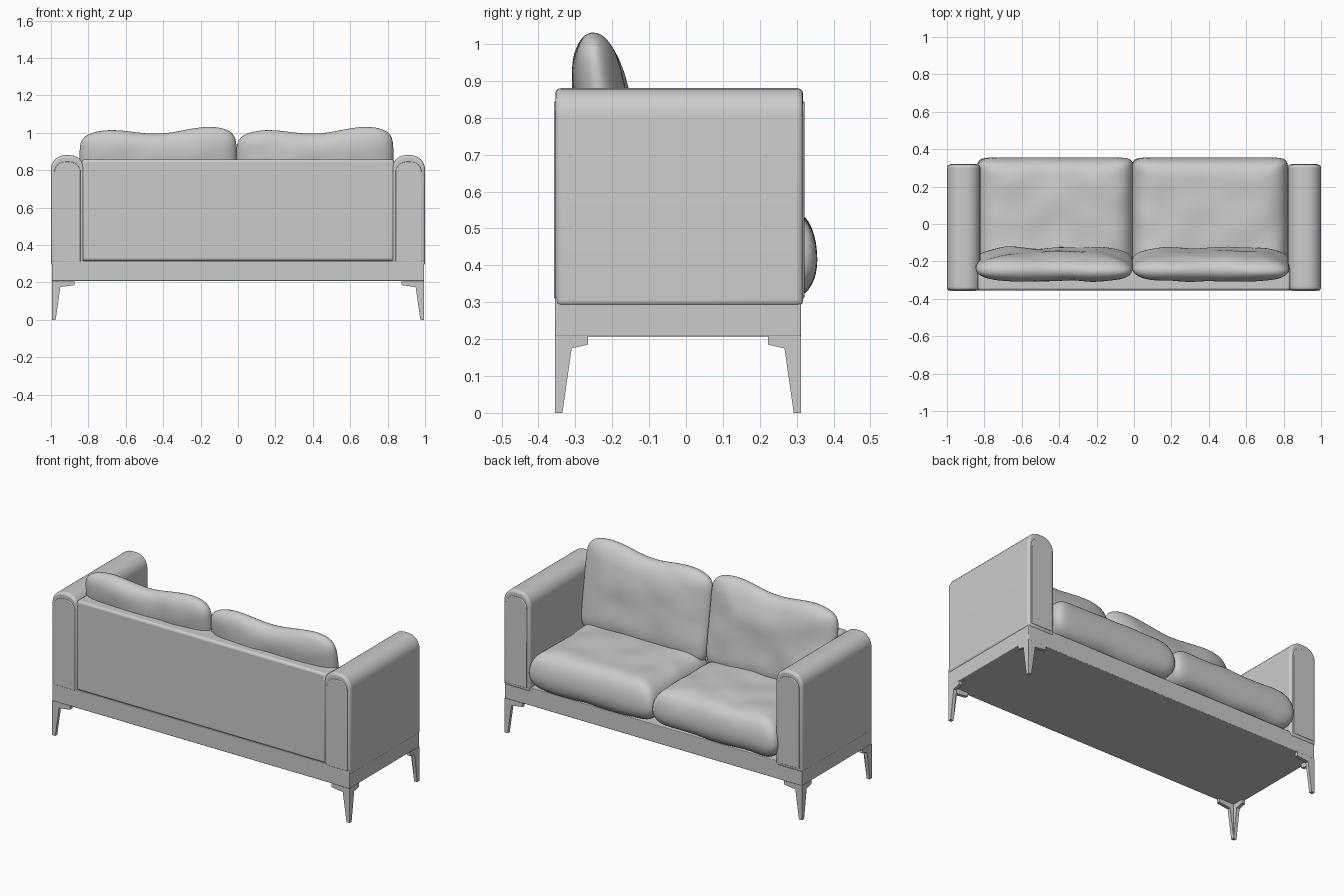
import bpy, bmesh, math
from mathutils import Vector, Matrix, noise

if "Cube" in bpy.data.objects:
    bpy.data.objects.remove(bpy.data.objects["Cube"])


def add_object(name, bm, bevel=0.0, segments=3, smooth=True):
    bmesh.ops.recalc_face_normals(bm, faces=bm.faces)
    mesh = bpy.data.meshes.new(name)
    bm.to_mesh(mesh)
    bm.free()
    ob = bpy.data.objects.new(name, mesh)
    bpy.context.collection.objects.link(ob)
    if bevel:
        m = ob.modifiers.new("Bevel", 'BEVEL')
        m.width, m.segments, m.limit_method = bevel, segments, 'ANGLE'
        m.angle_limit = math.radians(40)
    if smooth:
        bpy.context.view_layer.objects.active = ob
        ob.select_set(True)
        bpy.ops.object.shade_smooth_by_angle(angle=math.radians(35))
        ob.select_set(False)
    return ob


def box(name, lo, hi, bevel=0.0):
    bm = bmesh.new()
    bmesh.ops.create_cube(bm, size=1)
    for v in bm.verts:
        v.co = Vector([lo[i] + (v.co[i] + 0.5) * (hi[i] - lo[i]) for i in range(3)])
    return add_object(name, bm, bevel)


def prism(name, pts, place, lo, hi, bevel=0.0, smooth=True):
    """Extrude a 2D outline from lo to hi; place(a, z, d) gives the 3D point."""
    bm = bmesh.new()
    ends = [[bm.verts.new(place(a, z, d)) for a, z in pts] for d in (lo, hi)]
    bm.faces.new(ends[0])
    bm.faces.new(ends[1])
    n = len(pts)
    for i in range(n):
        j = (i + 1) % n
        bm.faces.new((ends[0][i], ends[0][j], ends[1][j], ends[1][i]))
    return add_object(name, bm, bevel, smooth=smooth)


def arch(x0, x1, z0, z1, r, steps=6):
    """Upright outline with rounded top corners."""
    pts = [(x0, z0), (x1, z0)]
    for cx, start in ((x1 - r, 0), (x0 + r, 90)):
        for i in range(steps + 1):
            t = math.radians(start + 90 * i / steps)
            pts.append((cx + r * math.cos(t), z1 - r + r * math.sin(t)))
    return pts


def cushion(name, size, up, down, k, corner, matrix, wave=0.0, seed=0, n=40):
    """Pillow made of an upper and a lower sheet that meet at a seam."""
    bm = bmesh.new()
    for side, thick in ((1, up), (-1, down)):
        grid = []
        for i in range(n + 1):
            row = []
            for j in range(n + 1):
                u, v = 2 * i / n - 1, 2 * j / n - 1
                s = max(abs(u), abs(v))
                x = y = r = 0.0
                if s > 1e-6:
                    r = math.sin(s * math.pi / 2)
                    q = (abs(u) ** corner + abs(v) ** corner) ** (1 / corner)
                    x, y = u / q * r, v / q * r
                h = math.sqrt(max(0.0, 1 - r ** k))
                p = Vector((x * size[0], y * size[1], side * thick * h))
                # Sagging top edge, a little higher towards +x
                p.y += wave * max(0, y) ** 2 * (x - math.cos(p.x * math.pi / 0.27))
                p.z += 0.014 * h * noise.noise(Vector((p.x * 6, p.y * 6, seed + side)))
                row.append(bm.verts.new(matrix @ p))
            grid.append(row)
        for i in range(n):
            for j in range(n):
                bm.faces.new((grid[i][j], grid[i + 1][j], grid[i + 1][j + 1], grid[i][j + 1]))
    bmesh.ops.remove_doubles(bm, verts=bm.verts, dist=1e-5)
    ob = add_object(name, bm, smooth=False)
    ob.data.shade_smooth()
    return ob


# Base frame and back panel
box("base_frame", (-0.995, -0.355, 0.207), (0.995, 0.312, 0.315), 0.004)
box("back_panel", (-0.835, -0.355, 0.315), (0.835, -0.23, 0.857), 0.014)

for sx, tag in ((-1, "left"), (1, "right")):
    def along_y(a, z, d, sx=sx):
        return (sx * a, d, z)

    # Arm body with inset, piped end panels
    prism(f"{tag}_arm", arch(0.822, 1.0, 0.29, 0.88, 0.076), along_y, -0.354, 0.317, 0.014)
    for y0, y1, end in ((-0.358, -0.33, "back"), (0.29, 0.321, "front")):
        prism(f"{tag}_arm_{end}_panel", arch(0.842, 0.982, 0.31, 0.845, 0.058),
              along_y, y0, y1, 0.004)

    # Tapered corner legs, each made from two plates at a right angle
    for yc, sy, end in ((-0.355, 1, "back"), (0.312, -1, "front")):
        def outline(f):
            return [(0, 0), (0.02, 0), (0.045, 0.175), (f, 0.185), (f, 0.208), (0, 0.208)]
        prism(f"{tag}_{end}_leg_side_a", outline(0.12),
              lambda a, z, d: (sx * (0.995 - a), yc + sy * d, z), 0, 0.02, smooth=False)
        prism(f"{tag}_{end}_leg_side_b", outline(0.09),
              lambda a, z, d: (sx * (0.995 - d), yc + sy * a, z), 0, 0.02, smooth=False)

    # Seat cushion and leaning back cushion
    cushion(f"{tag}_seat_cushion", (0.42, 0.3), 0.142, 0.11, 8, 16,
            Matrix.Translation((sx * 0.413 - 0.008, 0.056, 0.415)), seed=3 + sx)
    lean = Matrix.Rotation(math.radians(98), 4, 'X')
    cushion(f"{tag}_back_cushion", (0.42, 0.265), 0.073, 0.075, 4, 9,
            Matrix.Translation((sx * 0.419 - 0.008, -0.217, 0.746)) @ lean,
            wave=0.014, seed=8 + sx)
